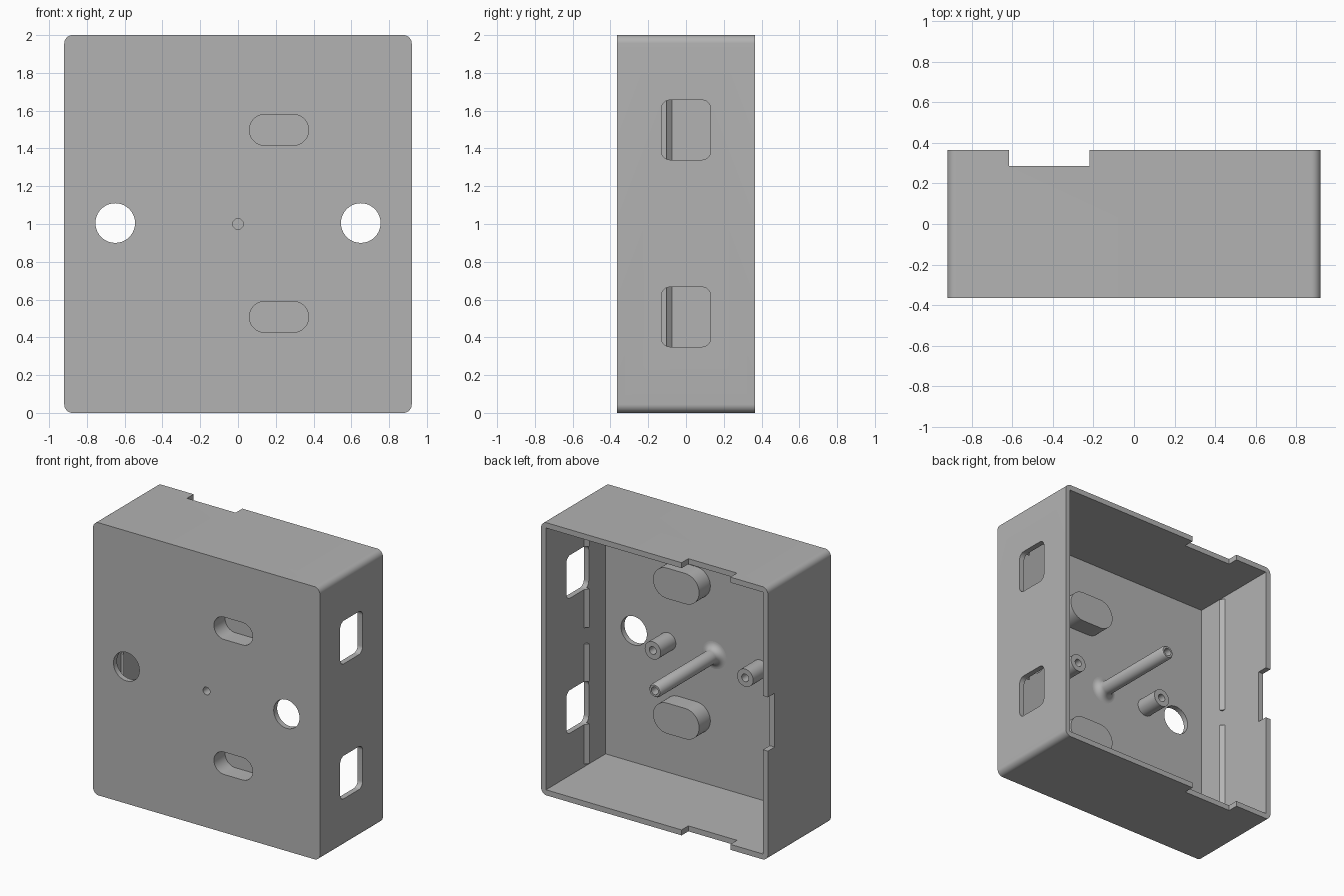
import bpy, bmesh
from math import pi, sin, cos, radians

cube = bpy.data.objects.get("Cube")
if cube:
    bpy.data.objects.remove(cube)

# Overall sizes
W, D, WALL = 0.92, 0.365, 0.04
FLOOR = -D + WALL              # inner face of the front plate
BOARD = -0.15                  # where the short posts end

grey = bpy.data.materials.new("plain grey")
grey.use_nodes = True
grey.diffuse_color = (0.45, 0.45, 0.45, 1)
grey.node_tree.nodes["Principled BSDF"].inputs["Base Color"].default_value = (0.45, 0.45, 0.45, 1)


def finish(name, bm):
    bmesh.ops.remove_doubles(bm, verts=bm.verts, dist=1e-5)
    bmesh.ops.recalc_face_normals(bm, faces=bm.faces)
    mesh = bpy.data.meshes.new(name)
    bm.to_mesh(mesh)
    bm.free()
    mesh.materials.append(grey)
    ob = bpy.data.objects.new(name, mesh)
    bpy.context.collection.objects.link(ob)
    return ob


def rounded(u, v, hw, hh, r, n=10):
    """Rounded rectangle outline; r = hh gives a stadium or circle."""
    pts = []
    for k, (su, sv) in enumerate([(1, 1), (-1, 1), (-1, -1), (1, -1)]):
        for i in range(n + 1):
            a = pi / 2 * (k + i / n)
            pts.append((u + su * (hw - r) + r * cos(a), v + sv * (hh - r) + r * sin(a)))
    return pts


def box2d(u0, u1, v0, v1):
    return [(u0, v0), (u1, v0), (u1, v1), (u0, v1)]


def prism(name, pts, axis, a, b):
    """Extrude a flat outline along an axis from a to b."""
    place = {"x": lambda u, v, w: (w, u, v),
             "y": lambda u, v, w: (u, w, v),
             "z": lambda u, v, w: (u, v, w)}[axis]
    bm = bmesh.new()
    lo = [bm.verts.new(place(u, v, a)) for u, v in pts]
    hi = [bm.verts.new(place(u, v, b)) for u, v in pts]
    bm.faces.new(lo)
    bm.faces.new(hi)
    for i in range(len(pts)):
        j = (i + 1) % len(pts)
        bm.faces.new((lo[i], lo[j], hi[j], hi[i]))
    return finish(name, bm)


def lathe(name, profile, x, z, n=40):
    """Spin a (radius, y) profile about a line along y."""
    bm = bmesh.new()
    vs = [bm.verts.new((x + r, y, z)) for r, y in profile]
    es = [bm.edges.new(p) for p in zip(vs, vs[1:])]
    bmesh.ops.spin(bm, geom=vs + es, cent=(x, 0, z), axis=(0, 1, 0),
                   angle=2 * pi, steps=n, use_merge=True)
    return finish(name, bm)


def cut(ob, cutters):
    for c in cutters:
        c.hide_render = True
        mod = ob.modifiers.new("cut", "BOOLEAN")
        mod.operation, mod.solver, mod.object = "DIFFERENCE", "EXACT", c
        bpy.context.view_layer.objects.active = ob
        bpy.ops.object.modifier_apply(modifier=mod.name)


def smooth(ob):
    bpy.ops.object.select_all(action="DESELECT")
    ob.select_set(True)
    bpy.context.view_layer.objects.active = ob
    bpy.ops.object.shade_smooth_by_angle(angle=radians(35))


parts = []
SLOT_X, SLOT_Z = 0.217, (0.508, 1.498)

# Cutters: side windows are shared by the shell and the ribs
windows = [prism("window_cutter", rounded(0, z, 0.13, 0.158, 0.045), "x", 0.8, 1)
           for z in (0.508, 1.498)]
cutters = [prism("cavity_cutter", box2d(-W + WALL, W - WALL, WALL, 2 - WALL), "y", FLOOR, 0.5)]
for x in (-0.65, 0.65):
    cutters.append(prism("round_hole_cutter", rounded(x, 1.005, 0.105, 0.105, 0.105), "y", -0.5, -0.2))
for z in SLOT_Z:
    cutters.append(prism("slot_cutter", rounded(SLOT_X, z, 0.157, 0.082, 0.082), "y", -0.5, -0.2))
cutters.append(prism("pin_hole_cutter", rounded(0, 1, 0.028, 0.028, 0.028), "y", -0.5, -0.2))
cutters.append(prism("end_notch_cutter", box2d(-0.615, -0.22, 0.287, 0.5), "z", -0.5, 2.5))
cutters.append(prism("side_notch_cutter", box2d(0.287, 0.5, 0.805, 1.2), "x", -1.2, -0.8))

# Box shell, open at the back
shell = prism("box_shell", rounded(0, 1, W, 1, 0.045), "y", -D, D)
cut(shell, cutters + windows)
parts.append(shell)

# Snap ribs on both side walls, ramped towards the open back
for side, s in (("left", 1), ("right", -1)):
    wall = s * (W - WALL)
    for level, z0, z1 in (("lower", 0.06, 0.94), ("upper", 1.06, 1.94)):
        tri = [(wall, -0.102), (wall - s * 0.025, -0.102), (wall, -0.075)]
        rib = prism(f"{side}_{level}_snap_rib", tri, "z", z0, z1)
        if s > 0:
            cut(rib, windows)
        parts.append(rib)

# Hollow bosses behind the recessed slots
for level, z in zip(("lower", "upper"), SLOT_Z):
    boss = prism(f"{level}_slot_boss", rounded(SLOT_X, z, 0.187, 0.112, 0.112), "y", FLOOR, -0.195)
    hollow = prism("boss_cutter", rounded(SLOT_X, z, 0.157, 0.082, 0.082), "y", -0.5, -0.235)
    cut(boss, [hollow])
    cutters.append(hollow)
    parts.append(boss)

# Long central post with a flared base and a blind hole at each end
flare = [(0.1 - 0.05 * sin(t), FLOOR + 0.05 - 0.05 * cos(t))
         for t in (pi / 2 * i / 8 for i in range(9))]
profile = [(0, -0.22), (0.028, -0.22), (0.028, FLOOR)] + flare
profile += [(0.05, 0.35), (0.042, 0.362), (0.028, 0.362), (0.028, 0.2), (0, 0.2)]
parts.append(lathe("central_post", profile, 0, 1))

# Short posts with screw holes
for side, x in (("left", 0.375), ("right", -0.375)):
    profile = [(0.065, FLOOR), (0.065, BOARD), (0.028, BOARD), (0.028, FLOOR + 0.01), (0, FLOOR + 0.01)]
    parts.append(lathe(f"{side}_short_post", profile, x, 1))

for c in cutters + windows:
    bpy.data.objects.remove(c)
for ob in parts:
    smooth(ob)
